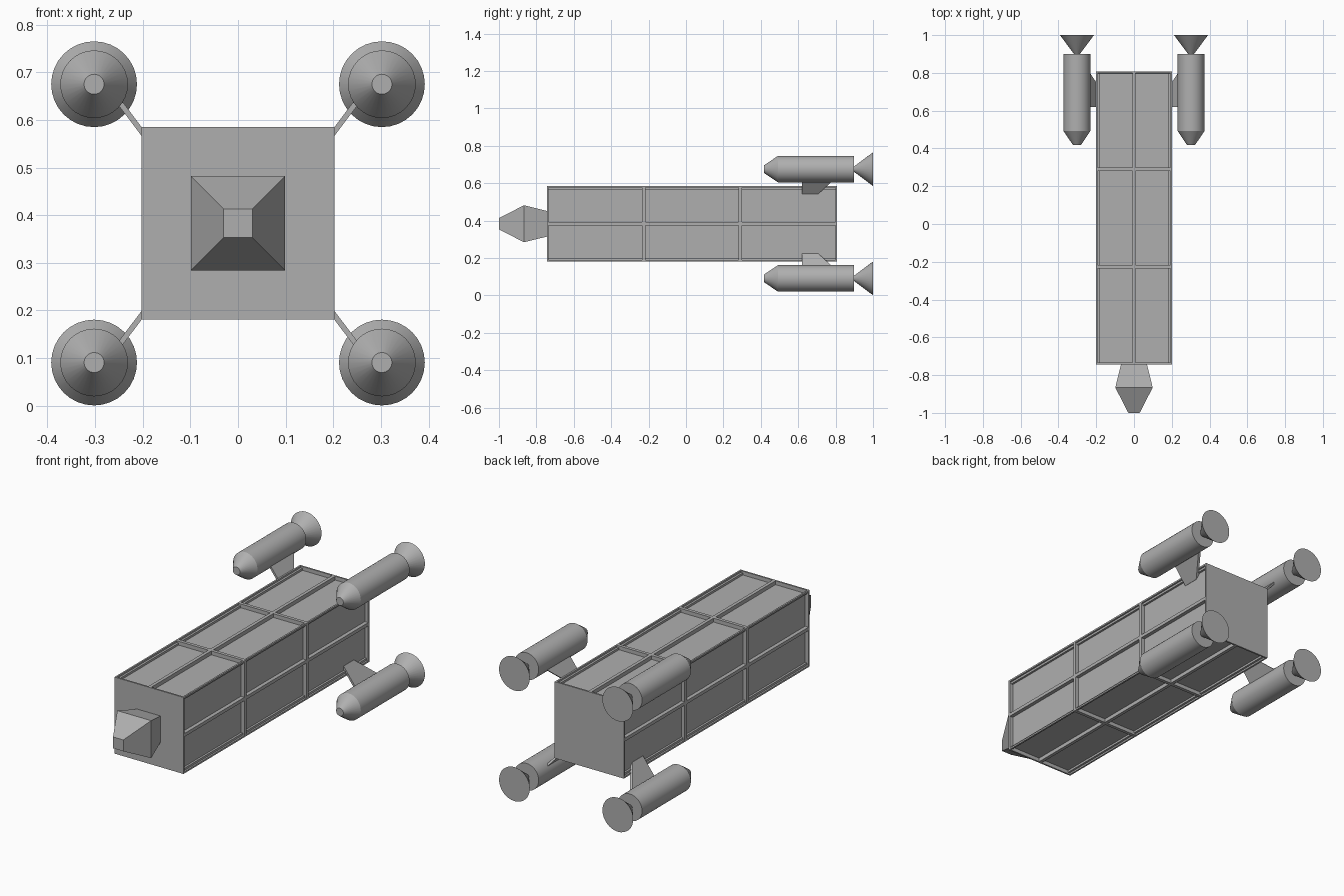
import bpy, bmesh, math
from mathutils import Vector, Matrix

if "Cube" in bpy.data.objects:
    bpy.data.objects.remove(bpy.data.objects["Cube"])

ZC = 0.3828            # height of the hull axis
HALF = 0.202           # hull half width
Y0, Y1 = -0.743, 0.807

grey = bpy.data.materials.new("dark_grey")
grey.diffuse_color = (0.43, 0.43, 0.43, 1)
grey.use_nodes = True
grey.node_tree.nodes["Principled BSDF"].inputs["Base Color"].default_value = grey.diffuse_color


def finish(name, bm, smooth=False):
    bmesh.ops.recalc_face_normals(bm, faces=bm.faces)
    me = bpy.data.meshes.new(name)
    bm.to_mesh(me)
    bm.free()
    me.materials.append(grey)
    ob = bpy.data.objects.new(name, me)
    bpy.context.collection.objects.link(ob)
    if smooth:
        bpy.ops.object.select_all(action='DESELECT')
        ob.select_set(True)
        bpy.context.view_layer.objects.active = ob
        bpy.ops.object.shade_smooth_by_angle(angle=math.radians(18))
    return ob


def loft(name, stations, sides, centre, twist=0.0, smooth=False):
    """Capped skin of regular polygons along y; stations are (y, radius)."""
    bm = bmesh.new()
    rings = []
    for y, r in stations:
        rings.append([bm.verts.new((
            centre[0] + r * math.cos(twist + 2 * math.pi * i / sides), y,
            centre[1] + r * math.sin(twist + 2 * math.pi * i / sides)))
            for i in range(sides)])
    for a, b in zip(rings, rings[1:]):
        for i in range(sides):
            j = (i + 1) % sides
            bm.faces.new((a[i], a[j], b[j], b[i]))
    bm.faces.new(rings[0])
    bm.faces.new(rings[-1])
    return finish(name, bm, smooth)


# Hull: long box with straight-walled recessed panels on its four long sides
bm = bmesh.new()
bmesh.ops.create_cube(bm, size=1, matrix=Matrix.Translation((0, (Y0 + Y1) / 2, ZC))
                      @ Matrix.Diagonal((2 * HALF, Y1 - Y0, 2 * HALF, 1)))
cuts = [((0, 0, ZC), (1, 0, 0)), ((0, 0, ZC), (0, 0, 1))]
cuts += [((0, Y0 + (Y1 - Y0) * k / 3, 0), (0, 1, 0)) for k in (1, 2)]
for co, no in cuts:
    bmesh.ops.bisect_plane(bm, geom=bm.verts[:] + bm.edges[:] + bm.faces[:],
                           plane_co=co, plane_no=no)
bm.normal_update()
panels = [f for f in bm.faces if abs(f.normal.y) < 0.5]
bmesh.ops.inset_individual(bm, faces=panels, thickness=0.0125)
bm.normal_update()
bmesh.ops.inset_individual(bm, faces=panels, thickness=0.0002, depth=-0.02)
finish("hull", bm)

# Nose: square block flaring out, then tapering to a blunt tip
q = math.sqrt(2)
loft("nose", [(Y0 + 0.002, 0.068 * q), (-0.866, 0.099 * q), (-1.0, 0.03 * q)],
     4, (0, ZC), math.pi / 4)

# Four engines with nozzles and swept struts
for sx, side in ((1, "right"), (-1, "left")):
    for sz, level in ((1, "upper"), (-1, "lower")):
        tag = level + "_" + side
        c = (sx * 0.302, ZC + sz * 0.292)
        loft("engine_" + tag, [(0.418, 0.021), (0.492, 0.071), (0.899, 0.071)],
             32, c, smooth=True)
        loft("nozzle_" + tag, [(0.895, 0.012), (1.0, 0.09)], 32, c, smooth=True)
        # Strut: thin slanted plate, wider toward the engine
        bm = bmesh.new()
        outline = [(0.173, 0.158, 0.62), (0.173, 0.158, 0.706),
                   (0.25, 0.260, 0.818), (0.25, 0.260, 0.62)]
        face = bm.faces.new([bm.verts.new((sx * (x - 0.004), y, ZC + sz * z))
                             for x, z, y in outline])
        ext = bmesh.ops.extrude_face_region(bm, geom=[face], use_keep_orig=True)
        bmesh.ops.translate(bm, vec=Vector((sx * 0.014, 0, 0)),
                            verts=[v for v in ext["geom"]
                                   if isinstance(v, bmesh.types.BMVert)])
        finish("strut_" + tag, bm)
